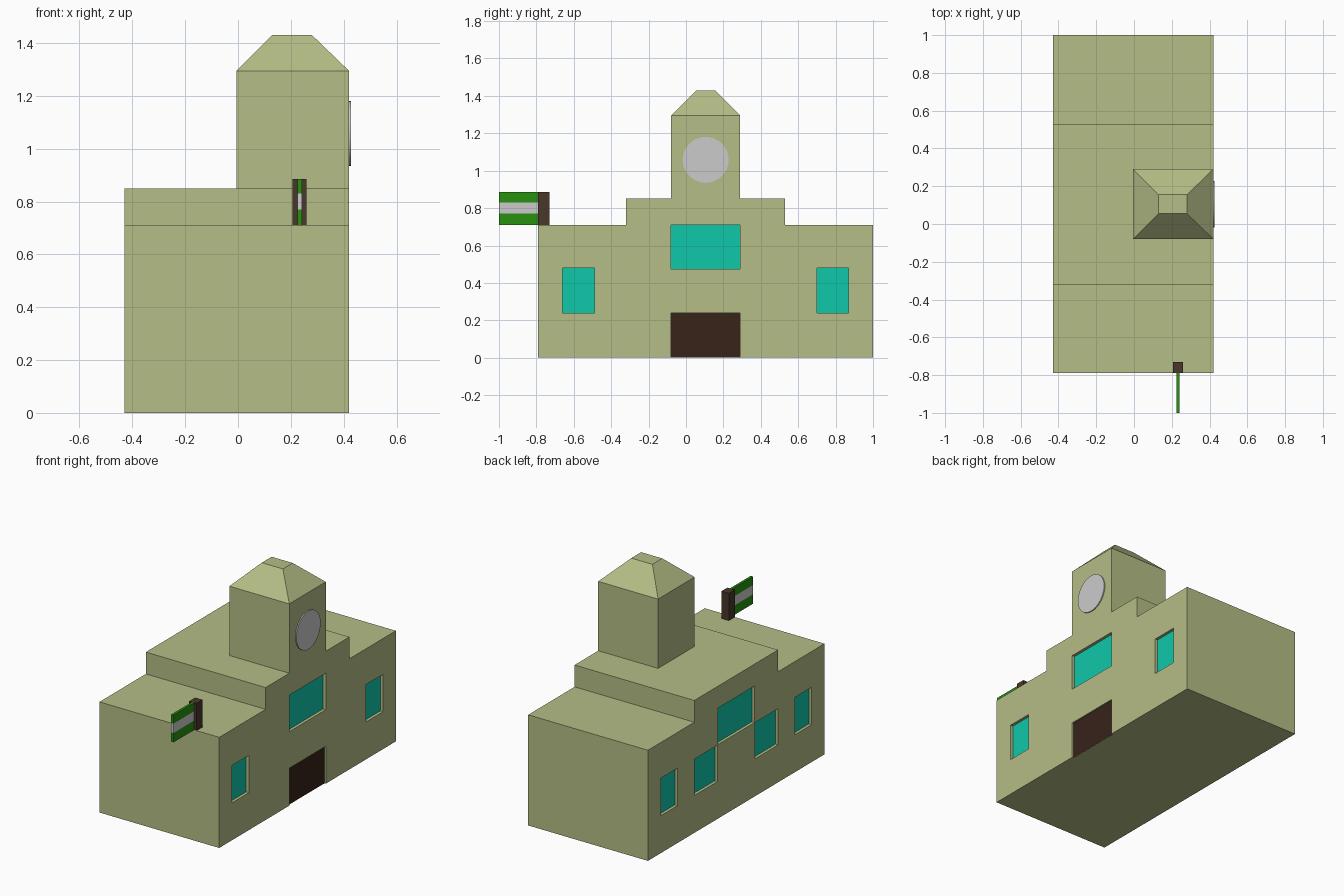
import bpy, math

if "Cube" in bpy.data.objects:
    bpy.data.objects.remove(bpy.data.objects["Cube"])


def material(name, rgb):
    m = bpy.data.materials.new(name)
    m.diffuse_color = (*rgb, 1)
    m.use_nodes = True
    m.node_tree.nodes["Principled BSDF"].inputs["Base Color"].default_value = m.diffuse_color
    return m


WALL = material("wall_paint", (0.46, 0.51, 0.24))
GLASS = material("teal_glass", (0.005, 0.58, 0.41))
DOOR = material("dark_wood", (0.038, 0.017, 0.010))
POLE = material("post_wood", (0.065, 0.038, 0.023))
GREEN = material("flag_green", (0.02, 0.28, 0.005))
WHITE = material("flag_white", (0.75, 0.75, 0.75))


def mesh_object(name, verts, faces, mat=None):
    me = bpy.data.meshes.new(name)
    me.from_pydata(verts, [], faces)
    ob = bpy.data.objects.new(name, me)
    bpy.context.collection.objects.link(ob)
    if mat:
        me.materials.append(mat)
    return ob


def extrude_x(name, profile, x0, x1, mat=None):
    """Solid from a counter-clockwise (y, z) outline, extruded along x."""
    n = len(profile)
    verts = [(x, y, z) for x in (x0, x1) for y, z in profile]
    faces = [tuple(range(n))[::-1], tuple(range(n, 2 * n))]
    faces += [(i, (i + 1) % n, n + (i + 1) % n, n + i) for i in range(n)]
    return mesh_object(name, verts, faces, mat)


def box(name, x, y, z, mat=None):
    outline = [(y[0], z[0]), (y[1], z[0]), (y[1], z[1]), (y[0], z[1])]
    return extrude_x(name, outline, *x, mat)


X0, X1 = -0.43, 0.42
Y0, Y1 = -0.79, 1.0
TOWER_Y = (-0.08, 0.29)

# Stepped main building
body = extrude_x("building_body", [
    (Y0, 0), (Y1, 0), (Y1, 0.71), (0.53, 0.71),
    (0.53, 0.85), (-0.32, 0.85), (-0.32, 0.71), (Y0, 0.71)], X0, X1, WALL)


def opening(name, side, y, z, depth, mat):
    """Recess in a long wall (side +1 or -1) with a coloured panel at its back."""
    face = X1 if side > 0 else X0
    inner = face - side * depth
    bottom = z[0] if z[0] > 0 else -0.05
    cutter = box("cutter", sorted((inner, face + side * 0.05)), y, (bottom, z[1]))
    cut = body.modifiers.new("recess", 'BOOLEAN')
    cut.operation, cut.solver, cut.object = 'DIFFERENCE', 'EXACT', cutter
    bpy.context.view_layer.objects.active = body
    bpy.ops.object.modifier_apply(modifier=cut.name)
    bpy.data.objects.remove(cutter)
    p = inner + side * 0.001
    quad = [(p, y[0], z[0]), (p, y[1], z[0]), (p, y[1], z[1]), (p, y[0], z[1])]
    mesh_object(name, quad, [(0, 1, 2, 3)[::side]], mat)


# Windows shared by both long walls
for side, label in ((1, "front"), (-1, "rear")):
    opening(label + "_window_a", side, (-0.66, -0.49), (0.24, 0.48), 0.02, GLASS)
    opening(label + "_window_b", side, (0.70, 0.87), (0.24, 0.48), 0.02, GLASS)
    opening(label + "_upper_window", side, TOWER_Y, (0.475, 0.709), 0.02, GLASS)

# Extra rear windows and the entrance
opening("rear_window_c", -1, (-0.32, -0.085), (0.24, 0.473), 0.02, GLASS)
opening("rear_window_d", -1, (0.295, 0.53), (0.24, 0.473), 0.02, GLASS)
opening("entrance_door", 1, TOWER_Y, (0, 0.24), 0.01, DOOR)

# Clock tower with tapered cap
box("tower", (-0.005, X1), TOWER_Y, (0.85, 1.295), WALL)
roof = box("tower_roof", (-0.005, X1), TOWER_Y, (1.295, 1.43), WALL)
for v in roof.data.vertices:
    if v.co.z > 1.4:
        v.co.x = 0.13 if v.co.x < 0.2 else 0.28
        v.co.y = 0.055 if v.co.y < 0.1 else 0.155

# Round clock disc
bpy.ops.mesh.primitive_cylinder_add(vertices=32, radius=0.123, depth=0.02,
                                    location=(0.417, 0.105, 1.058),
                                    rotation=(0, math.pi / 2, 0))
bpy.context.object.name = "clock_disc"
bpy.ops.object.shade_smooth_by_angle()

# Post and striped flag
box("flag_post", (0.207, 0.26), (Y0, -0.73), (0.71, 0.885), POLE)
levels = (0.71, 0.77, 0.83, 0.885)
for i, mat in enumerate((GREEN, WHITE, GREEN)):
    box(f"flag_stripe_{i + 1}", (0.226, 0.242), (-1.0, Y0), levels[i:i + 2], mat)
